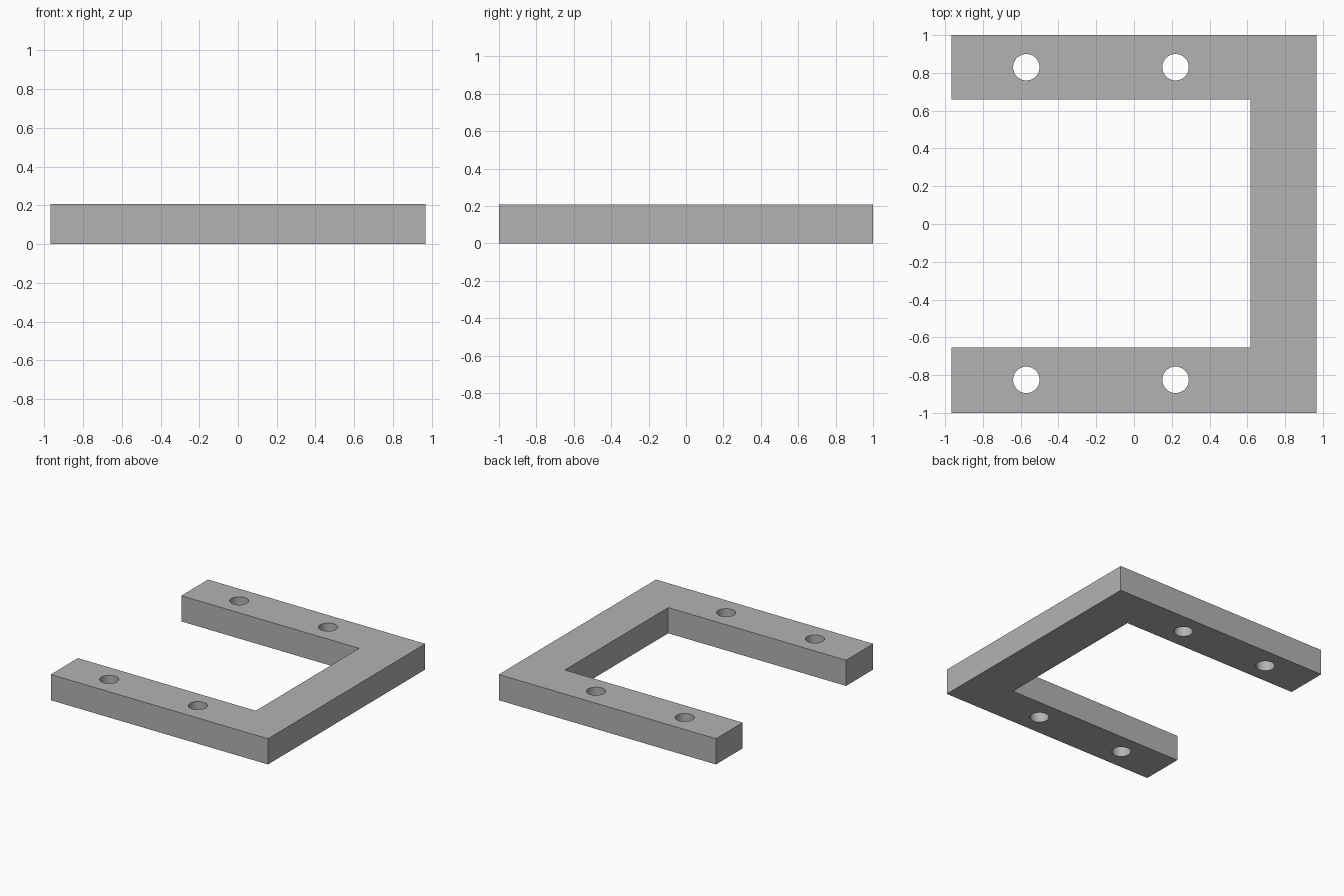
import bpy
import bmesh
from mathutils import Matrix

cube = bpy.data.objects.get("Cube")
if cube:
    bpy.data.objects.remove(cube, do_unlink=True)

HEIGHT = 0.207
HALF_X = 0.967
INNER_X = 0.617
HOLE_RADIUS = 0.07

grey = bpy.data.materials.new("plain grey")
grey.use_nodes = True
colour = (0.45, 0.45, 0.45, 1)
grey.diffuse_color = colour
grey.node_tree.nodes["Principled BSDF"].inputs["Base Color"].default_value = colour


def add_object(name, bm):
    mesh = bpy.data.meshes.new(name)
    bmesh.ops.recalc_face_normals(bm, faces=bm.faces)
    bm.to_mesh(mesh)
    bm.free()
    mesh.materials.append(grey)
    obj = bpy.data.objects.new(name, mesh)
    bpy.context.collection.objects.link(obj)
    return obj


# U-shaped bracket: outline extruded upward
outline = [(-HALF_X, -1), (HALF_X, -1), (HALF_X, 1), (-HALF_X, 1),
           (-HALF_X, 0.66), (INNER_X, 0.66), (INNER_X, -0.655), (-HALF_X, -0.655)]
bm = bmesh.new()
base = bm.faces.new([bm.verts.new((x, y, 0)) for x, y in outline])
top = bmesh.ops.extrude_face_region(bm, geom=[base], use_keep_orig=True)["geom"]
bmesh.ops.translate(bm, vec=(0, 0, HEIGHT),
                    verts=[v for v in top if isinstance(v, bmesh.types.BMVert)])
bracket = add_object("bracket", bm)

# Drills for the two through holes in each arm
bm = bmesh.new()
for x in (-0.57, 0.22):
    for y in (-0.825, 0.83):
        bmesh.ops.create_cone(bm, cap_ends=True, segments=48, radius1=HOLE_RADIUS,
                              radius2=HOLE_RADIUS, depth=1,
                              matrix=Matrix.Translation((x, y, HEIGHT / 2)))
drills = add_object("hole_cutters", bm)
drills.hide_render = True
drills.hide_viewport = True

cut = bracket.modifiers.new("holes", "BOOLEAN")
cut.operation = "DIFFERENCE"
cut.solver = "EXACT"
cut.object = drills

# Bake the cut, then smooth the hole walls while keeping sharp edges
bpy.context.view_layer.objects.active = bracket
bracket.select_set(True)
bpy.ops.object.modifier_apply(modifier=cut.name)
bpy.data.objects.remove(drills, do_unlink=True)
bpy.ops.object.shade_smooth_by_angle()
